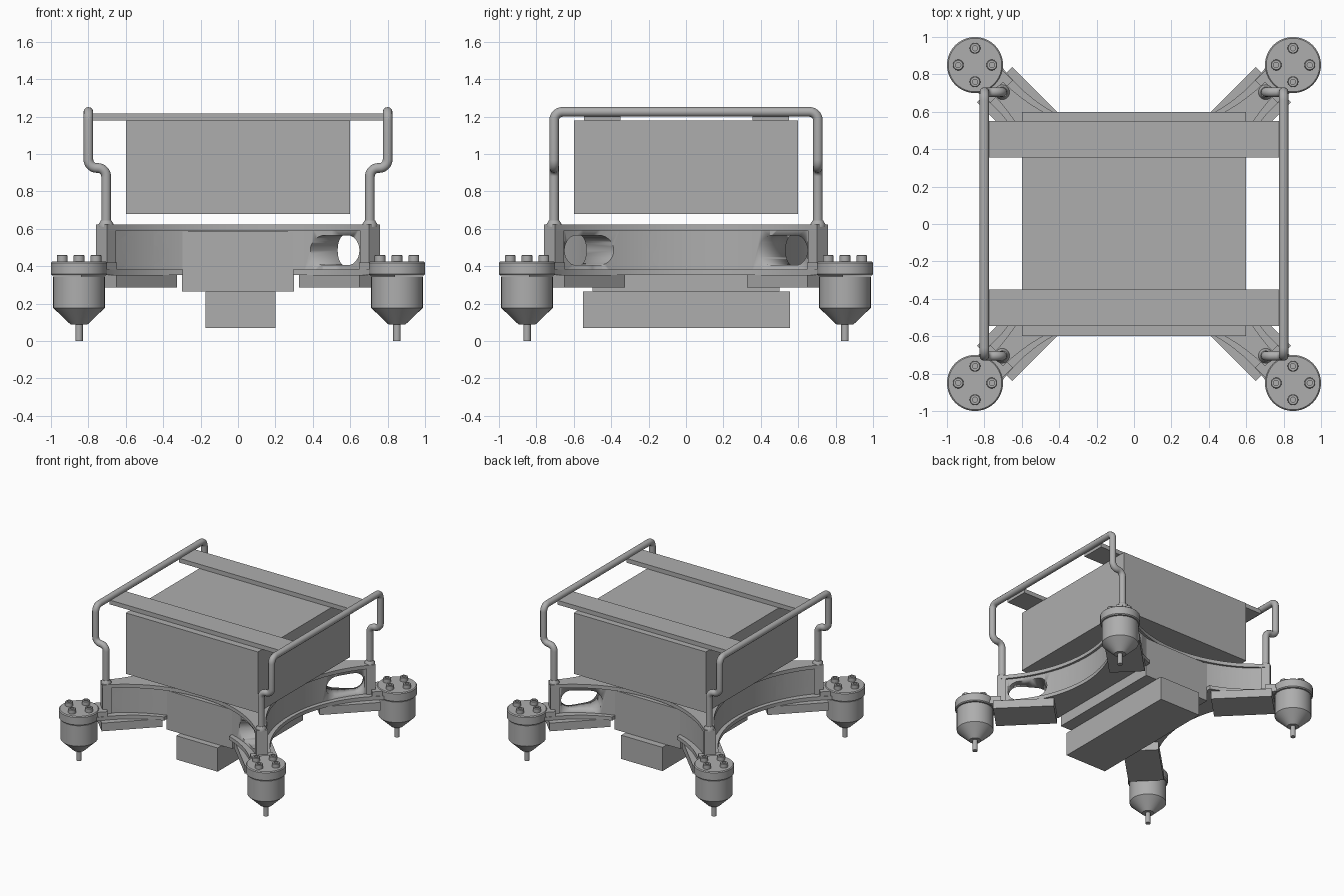
import bpy
import bmesh
from math import sin, cos, pi, sqrt, tau
from mathutils import Vector, Matrix

if "Cube" in bpy.data.objects:
    bpy.data.objects.remove(bpy.data.objects["Cube"], do_unlink=True)

grey = bpy.data.materials.new("mid_grey")
GREY = (0.42, 0.42, 0.42, 1)
grey.diffuse_color = GREY
grey.use_nodes = True
grey.node_tree.nodes["Principled BSDF"].inputs["Base Color"].default_value = GREY


def activate(ob):
    bpy.ops.object.select_all(action="DESELECT")
    ob.select_set(True)
    bpy.context.view_layer.objects.active = ob


def finish(name, bm, smooth=True):
    bmesh.ops.recalc_face_normals(bm, faces=bm.faces)
    me = bpy.data.meshes.new(name)
    bm.to_mesh(me)
    bm.free()
    me.materials.append(grey)
    ob = bpy.data.objects.new(name, me)
    bpy.context.collection.objects.link(ob)
    if smooth:
        activate(ob)
        bpy.ops.object.shade_smooth_by_angle(angle=0.6)
    return ob


def box(name, lo, hi, turn=0):
    lo, hi = Vector(lo), Vector(hi)
    bm = bmesh.new()
    m = Matrix.Rotation(turn, 4, "Z") @ Matrix.Translation((lo + hi) / 2) @ Matrix.Diagonal((hi - lo).to_4d())
    bmesh.ops.create_cube(bm, size=1, matrix=m)
    return finish(name, bm, False)


def prism(name, pts, depth, matrix):
    """Extrude a flat outline along its local z, then place it."""
    bm = bmesh.new()
    face = bm.faces.new([bm.verts.new((x, y, 0)) for x, y in pts])
    out = bmesh.ops.extrude_face_region(bm, geom=[face])["geom"]
    bmesh.ops.translate(bm, vec=(0, 0, depth), verts=[g for g in out if isinstance(g, bmesh.types.BMVert)])
    bm.transform(matrix)
    return finish(name, bm)


def lathe(name, profile, x, y, steps=40):
    bm = bmesh.new()
    verts = [bm.verts.new((r, 0, z)) for r, z in profile]
    edges = [bm.edges.new(pair) for pair in zip(verts, verts[1:])]
    bmesh.ops.spin(bm, geom=verts + edges, cent=(0, 0, 0), axis=(0, 0, 1), angle=tau, steps=steps)
    bmesh.ops.remove_doubles(bm, verts=bm.verts, dist=0.0001)
    bm.transform(Matrix.Translation((x, y, 0)))
    return finish(name, bm)


def cross_outline(depth, radius, reach, n=28):
    """Four concave arcs joined into an X-shaped outline."""
    pts = []
    for k in range(4):
        turn = Matrix.Rotation(k * pi / 2, 2)
        for i in range(n + 1):
            x = reach * (2 * i / n - 1)
            y = -(depth + radius - sqrt(radius ** 2 - x * x))
            pts.append(tuple(turn @ Vector((x, y))))
    return pts


def stadium(half_length, r, n=14):
    pts = []
    for side in (1, -1):
        for i in range(n + 1):
            a = -pi / 2 + pi * i / n
            pts.append((side * (half_length - r + r * cos(a)), side * r * sin(a)))
    return pts


def cut(target, cutter):
    mod = target.modifiers.new("cut", "BOOLEAN")
    mod.operation = "DIFFERENCE"
    mod.solver = "EXACT"
    mod.object = cutter
    activate(target)
    bpy.ops.object.modifier_apply(modifier=mod.name)


def raised(z):
    return Matrix.Translation((0, 0, z))


# Cross frame: web between an upper and a wider lower flange
web = prism("frame_web", cross_outline(0.455, 1.0, 0.70), 0.24, raised(0.365))
top_flange = prism("frame_top_flange", cross_outline(0.474, 1.0, 0.70), 0.03, raised(0.592))
low_flange = prism("frame_lower_flange", cross_outline(0.485, 0.88, 0.74), 0.03, raised(0.352))

# Openings: slots across the arms, windows in the sides, bay for the centre box
upright = Matrix.Rotation(pi / 2, 4, "X")
cutters = []
for k in range(4):
    m = Matrix.Rotation(pi / 4 + k * pi / 2, 4, "Z") @ Matrix.Translation((0.8, 0.3, 0.485)) @ upright
    cutters.append(prism("slot_cutter", stadium(0.15, 0.08), 0.6, m))
window = Matrix.Rotation(pi / 2, 4, "Z") @ Matrix.Translation((0, 1, 0.4825)) @ upright
cutters.append(prism("window_cutter", stadium(0.2, 0.097), 2, window))
bay = box("bay_cutter", (-0.295, -1, 0.2), (0.295, 1, 0.585))
for c in cutters + [bay]:
    cut(web, c)
cut(low_flange, bay)
for c in cutters + [bay]:
    bpy.data.objects.remove(c, do_unlink=True)

# Boxes carried by the frame
box("centre_box", (-0.3, -0.5, 0.265), (0.3, 0.5, 0.586))
box("lower_box", (-0.175, -0.55, 0.07), (0.2, 0.555, 0.265))
box("battery", (-0.6, -0.6, 0.68), (0.6, 0.6, 1.18))
box("front_strap", (-0.785, -0.545, 1.18), (0.785, -0.35, 1.215))
box("back_strap", (-0.785, 0.355, 1.18), (0.785, 0.55, 1.215))

# Each arm: end post, neck, controller box, motor and bolts
motor = [(0, 0), (0.02, 0), (0.02, 0.088), (0.045, 0.088), (0.138, 0.177), (0.138, 0.345), (0, 0.345)]
mount = [(0, 0.35), (0.143, 0.35), (0.15, 0.357), (0.15, 0.418), (0.143, 0.425), (0, 0.425)]
bolt = [(0, 0.44), (0.014, 0.44), (0.014, 0.46), (0.025, 0.46), (0.029, 0.456), (0.029, 0.42), (0, 0.42)]
collar = [(0, 0.61), (0.04, 0.61), (0.04, 0.625), (0.028, 0.645), (0, 0.645)]
for k, (sx, sy) in enumerate([(1, 1), (-1, 1), (-1, -1), (1, -1)]):
    turn = pi / 4 + k * pi / 2
    box("end_post", (0.965, -0.043, 0.36), (1.032, 0.043, 0.622), turn)
    box("arm_neck", (1.0, -0.085, 0.353), (1.12, 0.085, 0.42), turn)
    box("controller_box", (0.594, -0.134, 0.285), (1.054, 0.134, 0.352), turn)
    mx, my = 0.85 * sx, 0.85 * sy
    lathe("motor", motor, mx, my)
    lathe("motor_mount", mount, mx, my)
    lathe("rod_collar", collar, 0.705 * sx, 0.705 * sy, 20)
    for dx, dy in [(1, 0), (0, 1), (-1, 0), (0, -1)]:
        lathe("mount_bolt", bolt, mx + 0.09 * dx, my + 0.09 * dy, 18)


# Bent guard rods at the sides
def rounded(points, r, n=7):
    pts = [Vector(p) for p in points]
    out = [pts[0]]
    for a, b, c in zip(pts, pts[1:], pts[2:]):
        p, q = b + (a - b).normalized() * r, b + (c - b).normalized() * r
        o = p + q - b
        for i in range(n + 1):
            t = pi / 2 * i / n
            out.append(o + (p - o) * cos(t) + (q - o) * sin(t))
    return out + [pts[-1]]


for name, s in (("left_guard_rod", 1), ("right_guard_rod", -1)):
    half = [(0.705 * s, -0.705, 0.6), (0.705 * s, -0.705, 0.925), (0.8 * s, -0.705, 0.925), (0.8 * s, -0.705, 1.225)]
    path = rounded(half + [(x, -y, z) for x, y, z in reversed(half)], 0.045)
    cu = bpy.data.curves.new(name, "CURVE")
    cu.dimensions = "3D"
    cu.bevel_depth = 0.026
    cu.bevel_resolution = 4
    cu.use_fill_caps = True
    line = cu.splines.new("POLY")
    line.points.add(len(path) - 1)
    for point, co in zip(line.points, path):
        point.co = (*co, 1)
    cu.materials.append(grey)
    rod = bpy.data.objects.new(name, cu)
    bpy.context.collection.objects.link(rod)
    activate(rod)
    bpy.ops.object.convert(target="MESH")
    bpy.ops.object.shade_smooth_by_angle(angle=0.8)
